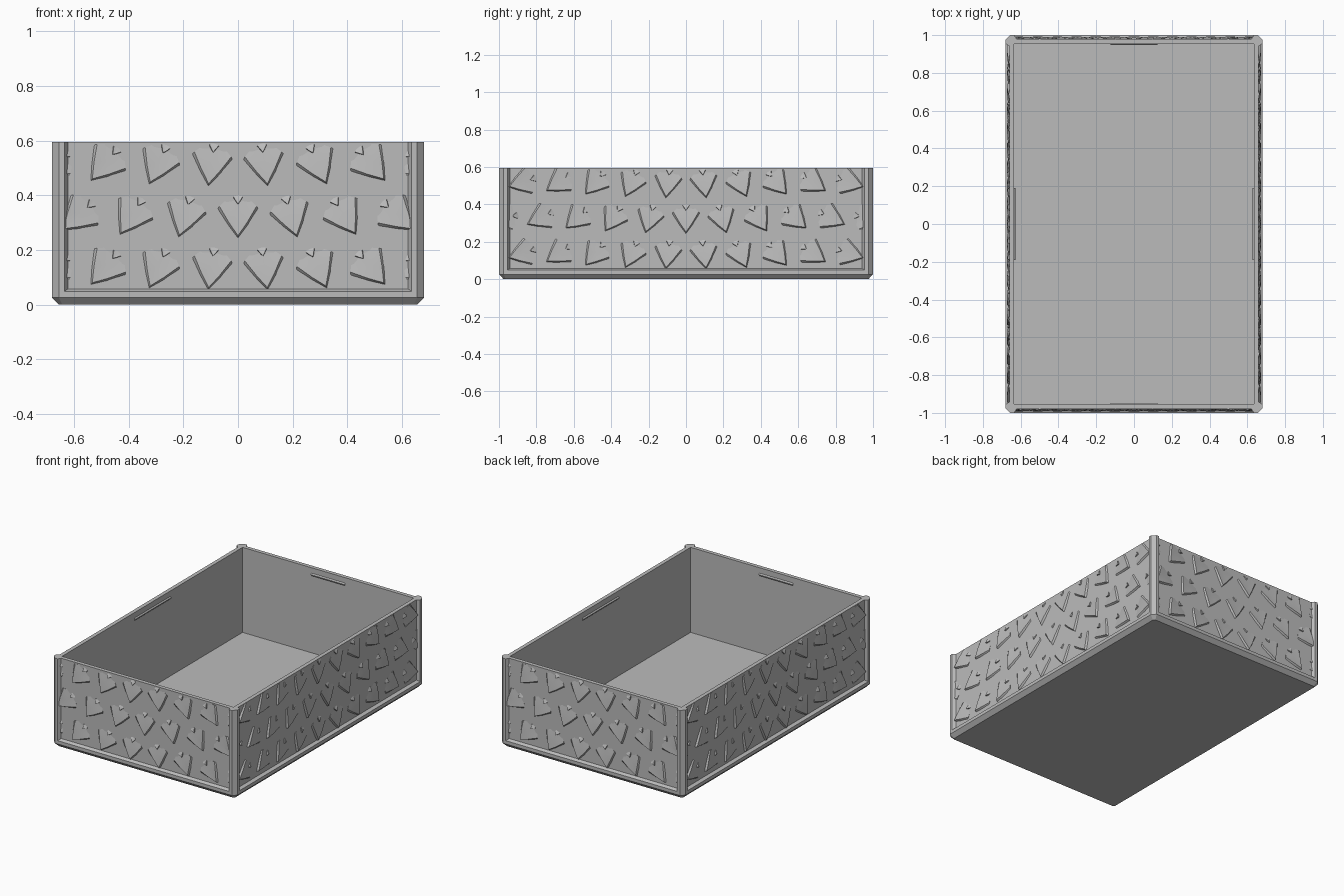
import bpy, bmesh, math
from mathutils import Matrix, Vector

cube = bpy.data.objects.get("Cube")
if cube:
    bpy.data.objects.remove(cube)

HX, HY, TOP = 0.68, 1.0, 0.595      # outer half sizes and height
RECESS, WALL = 0.02, 0.046          # panel depth, full wall thickness
PITCH = 0.193                       # spacing of scales along a row

grey = bpy.data.materials.new("light grey")
grey.use_nodes = True
grey.diffuse_color = (0.5, 0.5, 0.5, 1)
bsdf = grey.node_tree.nodes["Principled BSDF"]
bsdf.inputs["Base Color"].default_value = (0.5, 0.5, 0.5, 1)


def finish(name, bm, smooth=False):
    bmesh.ops.remove_doubles(bm, verts=bm.verts, dist=1e-5)
    if not smooth:
        bmesh.ops.recalc_face_normals(bm, faces=bm.faces)
    mesh = bpy.data.meshes.new(name)
    bm.to_mesh(mesh)
    bm.free()
    mesh.materials.append(grey)
    obj = bpy.data.objects.new(name, mesh)
    bpy.context.collection.objects.link(obj)
    if smooth:
        bpy.ops.object.select_all(action="DESELECT")
        obj.select_set(True)
        bpy.context.view_layer.objects.active = obj
        bpy.ops.object.shade_smooth_by_angle(angle=math.radians(30))
    return obj


def ring(bm, inset, z, c):
    """Rectangle with corners cut by c."""
    x, y = HX - inset, HY - inset
    pts = [(x, y - c), (x - c, y), (c - x, y), (-x, y - c),
           (-x, c - y), (c - x, -y), (x - c, -y), (x, c - y)]
    return [bm.verts.new((px, py, z)) for px, py in pts]


# Tray: bottom chamfer, base rail, recessed walls, cavity and floor in one loft
bm = bmesh.new()
rings = [ring(bm, *r) for r in [
    (0.025, 0, 0.012), (0, 0.026, 0.025), (0, 0.048, 0.025),
    (RECESS, 0.058, 0.012), (RECESS, TOP, 0.012), (WALL, TOP, 0), (WALL, 0.026, 0)]]
# merge the square inner corners before the caps are made
for a, b in zip(rings, rings[1:]):
    for i in range(8):
        j = (i + 1) % 8
        quad = [a[i], a[j], b[j], b[i]]
        bm.faces.new(quad)
bm.faces.new(rings[0])
bm.faces.new(rings[-1])
bmesh.ops.remove_doubles(bm, verts=bm.verts, dist=1e-5)
finish("tray", bm)

# Corner posts with chamfered outer edges
post = [(0.045, 0), (0.025, 0), (0, 0.025), (0, 0.045),
        (RECESS, 0.058), (0.04, 0.04), (0.058, RECESS)]
for sx, side in ((1, "left"), (-1, "right")):
    for sy, end in ((1, "back"), (-1, "front")):
        bm = bmesh.new()
        face = bm.faces.new([bm.verts.new((sx * (HX - a), sy * (HY - b), 0.03)) for a, b in post])
        top = bmesh.ops.extrude_face_region(bm, geom=[face])["geom"]
        bmesh.ops.translate(bm, vec=(0, 0, TOP - 0.03),
                            verts=[g for g in top if isinstance(g, bmesh.types.BMVert)])
        finish(f"{end}_{side}_post", bm)

# One scale: a raised pointed lip that fades into the panel at its top
LIP = [(-0.068, 0.03, 0.004), (-0.034, -0.028, 0.011), (0, -0.078, 0.013),
       (0.034, -0.028, 0.011), (0.068, 0.03, 0.004)]
CROWN = [(0.045, 0.052), (0, 0.06), (-0.045, 0.052)]


def add_scale(bm, place, size=1.0, lift=1.0):
    def vert(x, y, h):
        p = place @ Vector((x * size, y * size, 0))
        return bm.verts.new((p.x, p.y, h * lift))
    crest = [vert(*p) for p in LIP]
    foot = [vert(x * 1.1, y - 0.009, -0.001) for x, y, h in LIP]
    crown = [vert(x, y, -0.001) for x, y in CROWN]
    hub = vert(0, 0.005, 0.006)
    for i in range(4):
        bm.faces.new([foot[i], foot[i + 1], crest[i + 1], crest[i]])
    loop = crest + crown
    for a, b in zip(loop, loop[1:] + loop[:1]):
        bm.faces.new([a, b, hub])
    bm.faces.new([foot[0], crest[0], crown[-1]])
    bm.faces.new([foot[-1], crown[0], crest[-1]])


def cut(bm, co, normal):
    bmesh.ops.bisect_plane(bm, geom=bm.verts[:] + bm.edges[:] + bm.faces[:],
                           plane_co=co, plane_no=normal, clear_outer=True)


def scale_panel(name, half, depth, turn):
    """Three staggered rows whose scales swing towards the middle."""
    bm = bmesh.new()
    for row, z in enumerate((0.14, 0.33, 0.52)):
        shift = 0 if row == 1 else 0.5
        for i in range(-6, 7):
            u = (i + shift) * PITCH
            if abs(u) > half + 0.04:
                continue
            place = Matrix.Translation((u, z, 0)) @ Matrix.Rotation(u * 1.45, 4, "Z")
            add_scale(bm, place)
            # small pointed nub at the root of the scale
            add_scale(bm, place @ Matrix.Translation((0, 0.057, 0)), 0.24, 0.75)
    edge = half - 0.05
    cut(bm, (edge, 0, 0), (1, 0, 0))
    cut(bm, (-edge, 0, 0), (-1, 0, 0))
    cut(bm, (0, TOP - 0.001, 0), (0, 1, 0))
    cut(bm, (0, 0.052, 0), (0, -1, 0))
    # stand the flat panel upright on its wall
    bm.transform(Matrix.Rotation(turn, 4, "Z") @ Matrix.Translation((0, RECESS - depth, 0))
                 @ Matrix.Rotation(math.pi / 2, 4, "X"))
    finish(name, bm, smooth=True)


def catch_ridge(name, length, depth, turn):
    """Thin wedge inside the wall, just under the rim."""
    bm = bmesh.new()
    wall = WALL - depth
    prof = [(wall - 0.001, 0.56), (wall + 0.007, 0.552), (wall + 0.007, 0.548), (wall - 0.001, 0.54)]
    ends = [[bm.verts.new((s * length, y, z)) for y, z in prof] for s in (-1, 1)]
    for e in ends:
        bm.faces.new(e)
    for i in range(4):
        j = (i + 1) % 4
        bm.faces.new([ends[0][i], ends[0][j], ends[1][j], ends[1][i]])
    bm.transform(Matrix.Rotation(turn, 4, "Z"))
    finish(name, bm)


# Four decorated sides and their inner ridges
for k, side in enumerate(("front", "left", "back", "right")):
    short = k % 2 == 0
    half, depth = (HX, HY) if short else (HY, HX)
    turn = k * math.pi / 2
    scale_panel(f"{side}_scales", half, depth, turn)
    catch_ridge(f"{side}_catch_ridge", 0.125 if short else 0.19, depth, turn)
